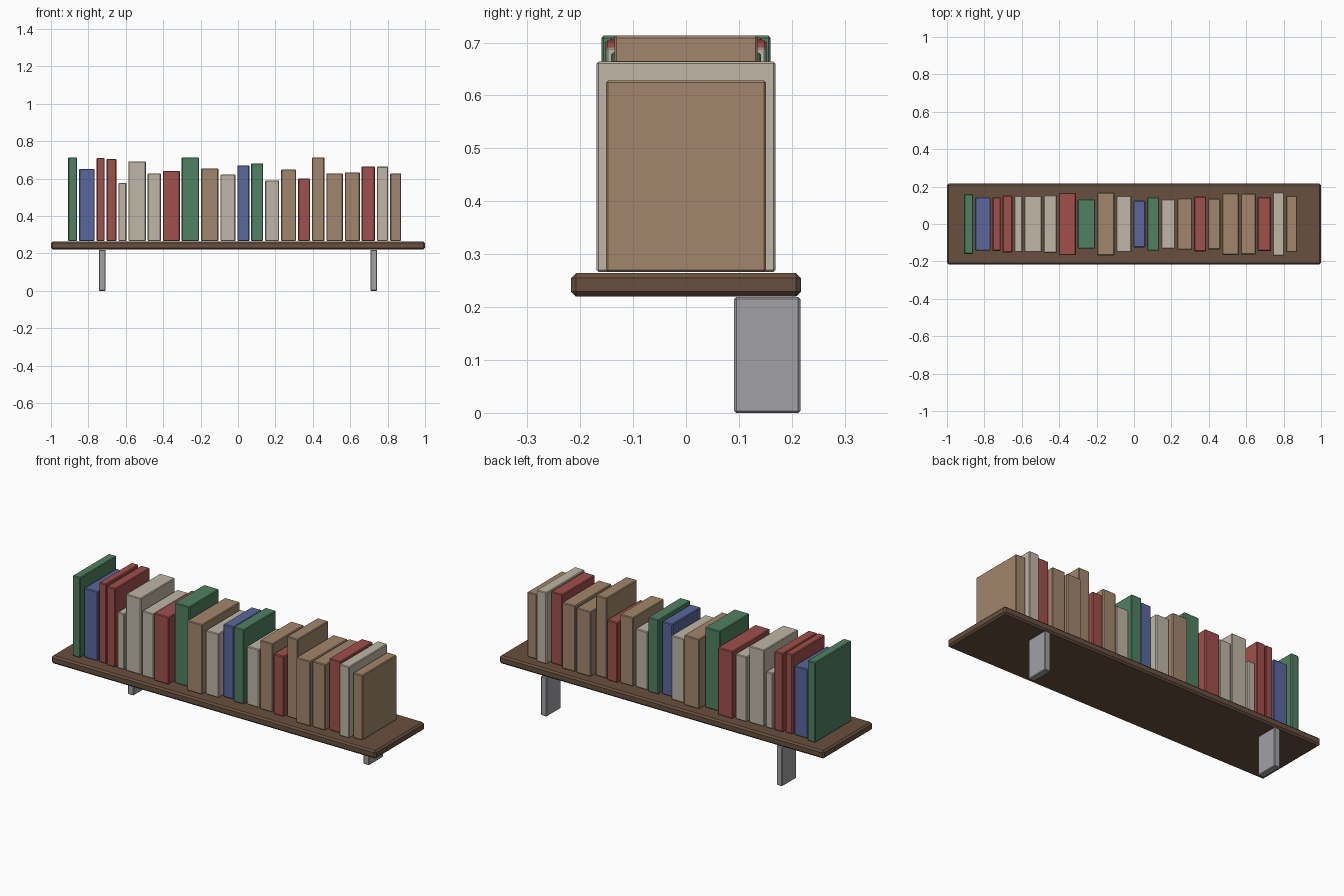
import bpy
import bmesh
from mathutils import Vector

default_cube = bpy.data.objects.get("Cube")
if default_cube:
    bpy.data.objects.remove(default_cube, do_unlink=True)


def make_material(name, colour):
    material = bpy.data.materials.new(name)
    material.use_nodes = True
    rgba = (*colour, 1.0)
    material.diffuse_color = rgba
    shader = next(n for n in material.node_tree.nodes if n.type == "BSDF_PRINCIPLED")
    shader.inputs["Base Color"].default_value = rgba
    return material


materials = {
    "wood": make_material("dark brown wood", (0.14, 0.08, 0.05)),
    "metal": make_material("grey metal", (0.36, 0.36, 0.38)),
    "green": make_material("green cover", (0.08, 0.22, 0.12)),
    "blue": make_material("blue cover", (0.10, 0.14, 0.34)),
    "red": make_material("red cover", (0.35, 0.08, 0.07)),
    "cream": make_material("cream cover", (0.52, 0.47, 0.38)),
    "tan": make_material("tan cover", (0.36, 0.24, 0.15)),
}


def make_box(name, low, high, material, chamfer):
    """Flat-shaded box between two corners with chamfered edges."""
    low, high = Vector(low), Vector(high)
    centre = (low + high) / 2
    mesh = bpy.data.meshes.new(name)
    bm = bmesh.new()
    bmesh.ops.create_cube(bm, size=1.0)
    bmesh.ops.scale(bm, vec=high - low, verts=bm.verts)
    bm.to_mesh(mesh)
    bm.free()
    mesh.materials.append(materials[material])
    box = bpy.data.objects.new(name, mesh)
    box.location = centre
    bpy.context.collection.objects.link(box)
    bevel = box.modifiers.new("chamfer", "BEVEL")
    bevel.width = chamfer
    bevel.segments = 1
    return box


# Shelf board
make_box("shelf_board", (-1, -0.217, 0.22), (1, 0.217, 0.264), "wood", 0.009)

# Wall brackets under the back edge
for side, x in (("right", -0.726), ("left", 0.726)):
    make_box(side + "_bracket", (x - 0.018, 0.091, 0),
             (x + 0.018, 0.216, 0.219), "metal", 0.004)

# Books in order along the shelf: cover, thickness, top height, depth
books = [
    ("green", .048, .713, .32),
    ("blue", .083, .652, .284),
    ("red", .043, .71, .288),
    ("red", .053, .705, .304),
    ("cream", .043, .577, .3),
    ("cream", .093, .692, .302),
    ("cream", .07, .628, .31),
    ("red", .091, .641, .332),
    ("green", .093, .713, .262),
    ("tan", .093, .655, .335),
    ("cream", .08, .622, .302),
    ("blue", .064, .671, .25),
    ("green", .064, .681, .284),
    ("cream", .075, .59, .262),
    ("tan", .08, .649, .275),
    ("red", .064, .601, .294),
    ("tan", .067, .713, .27),
    ("tan", .088, .628, .33),
    ("tan", .08, .633, .324),
    ("red", .07, .665, .288),
    ("cream", .061, .664, .338),
    ("tan", .059, .628, .302),
]

x = -0.908
for number, (cover, thickness, top, depth) in enumerate(books, start=1):
    make_box(f"{cover}_book_{number}", (x, -depth / 2, 0.266),
             (x + thickness, depth / 2, top), cover, 0.004)
    x += thickness + 0.0104
